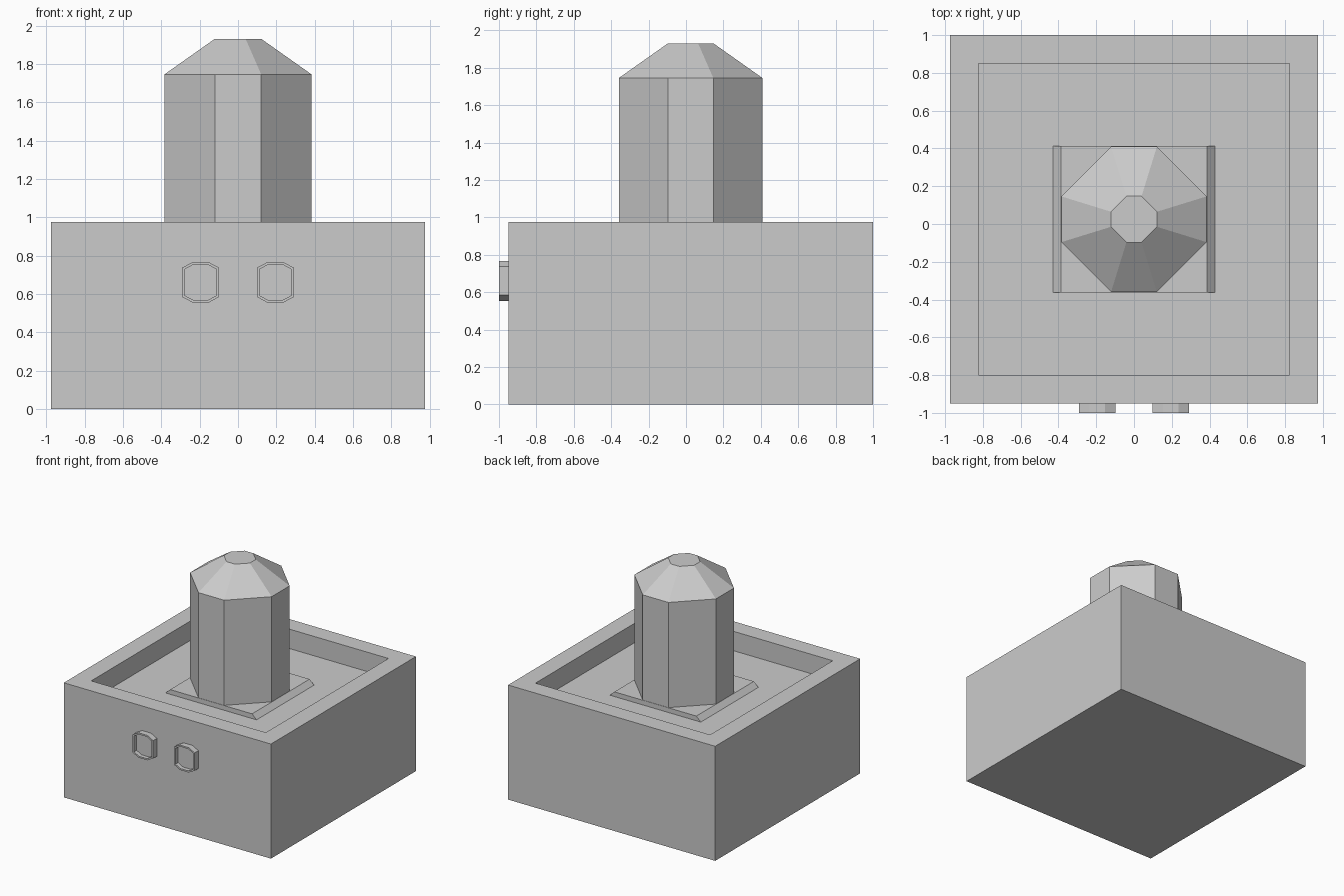
import bpy, bmesh

if "Cube" in bpy.data.objects:
    bpy.data.objects.remove(bpy.data.objects["Cube"])

CY = 0.025  # shared centre of box and column along y


def loft(name, rings):
    """Bridge successive rings of equal point count and cap both ends."""
    bm = bmesh.new()
    loops = [[bm.verts.new(p) for p in ring] for ring in rings]
    n = len(loops[0])
    for a, b in zip(loops, loops[1:]):
        for i in range(n):
            j = (i + 1) % n
            bm.faces.new((a[i], a[j], b[j], b[i]))
    bm.faces.new(loops[0][::-1])
    bm.faces.new(loops[-1])
    bmesh.ops.recalc_face_normals(bm, faces=bm.faces)
    mesh = bpy.data.meshes.new(name)
    bm.to_mesh(mesh)
    bm.free()
    obj = bpy.data.objects.new(name, mesh)
    bpy.context.collection.objects.link(obj)
    return obj


def rect(hx, hy, z):
    return [(x * hx, CY + y * hy, z) for x, y in ((-1, -1), (1, -1), (1, 1), (-1, 1))]


def octagon(rx, ry, fx, fy):
    """Octagon with half sizes rx, ry and half flat lengths fx, fy."""
    return [(rx, -fy), (rx, fy), (fx, ry), (-fx, ry),
            (-rx, fy), (-rx, -fy), (-fx, -ry), (fx, -ry)]


def column_ring(r, f, z):
    return [(x, CY + y, z) for x, y in octagon(r, r, f, f)]


# Open tray box with a shallow recess in the top
loft("base_box", [rect(0.975, 0.975, 0), rect(0.975, 0.975, 0.975),
                  rect(0.822, 0.825, 0.975), rect(0.822, 0.825, 0.81)])

# Foot plate, sloped on the left and right sides
loft("column_foot", [rect(0.428, 0.387, 0.81), rect(0.386, 0.387, 0.85)])

# Eight-sided column with a tapered cap
loft("column", [column_ring(0.384, 0.121, 0.85), column_ring(0.384, 0.121, 1.745),
                column_ring(0.122, 0.04, 1.93)])

# Two rimmed buttons on the front
for side, label in ((-1, "left"), (1, "right")):
    def button_ring(rx, rz, fx, fz, y):
        return [(side * 0.195 + x, y, 0.66 + z) for x, z in octagon(rx, rz, fx, fz)]
    loft(label + "_button", [button_ring(0.097, 0.106, 0.041, 0.076, -0.95),
                             button_ring(0.097, 0.106, 0.041, 0.076, -1.0),
                             button_ring(0.083, 0.093, 0.037, 0.068, -1.0),
                             button_ring(0.083, 0.093, 0.037, 0.068, -0.965)])
